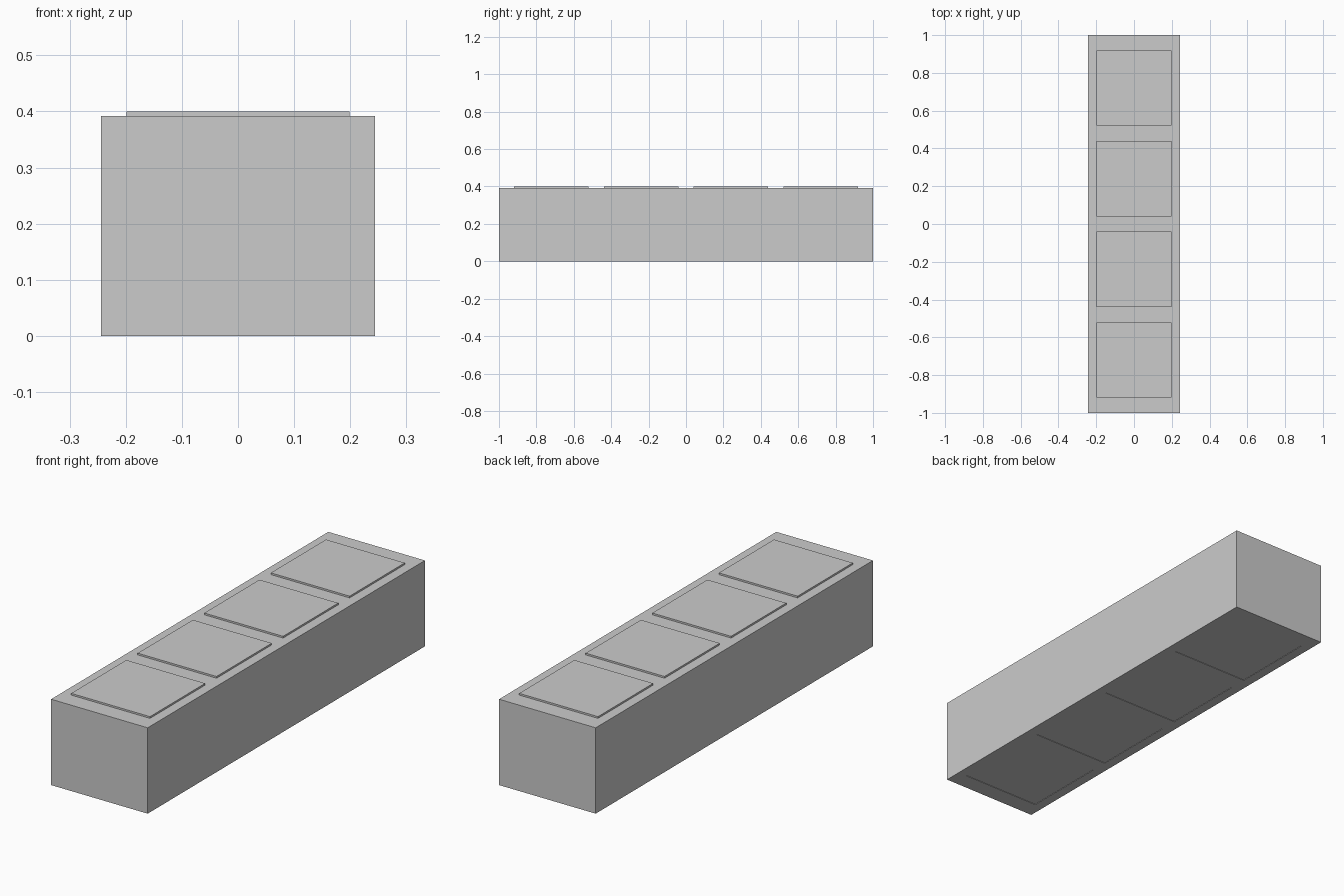
import bpy

if "Cube" in bpy.data.objects:
    bpy.data.objects.remove(bpy.data.objects["Cube"])

BODY_W, BODY_L, BODY_H = 0.488, 2.0, 0.392
PAD, PAD_TOP = 0.398, 0.40
PAD_Y = [-0.72, -0.24, 0.24, 0.72]
RECESS = 0.002


def box(name, x, y, z0, z1, sx, sy):
    bpy.ops.mesh.primitive_cube_add(size=1, location=(x, y, (z0 + z1) / 2))
    ob = bpy.context.object
    ob.name = name
    ob.scale = (sx, sy, z1 - z0)
    bpy.ops.object.transform_apply(location=False, rotation=False, scale=True)
    return ob


# Long block body
body = box("body", 0, 0, 0, BODY_H, BODY_W, BODY_L)

for i, y in enumerate(PAD_Y, 1):
    # Raised square panel on the top
    box(f"top_panel_{i}", 0, y, BODY_H - 0.004, PAD_TOP, PAD, PAD)
    # Very shallow matching recess on the underside
    cutter = box(f"recess_cutter_{i}", 0, y, -0.05, RECESS, PAD, PAD)
    cutter.hide_render = True
    cutter.hide_set(True)
    mod = body.modifiers.new(f"recess_{i}", 'BOOLEAN')
    mod.operation = 'DIFFERENCE'
    mod.solver = 'EXACT'
    mod.object = cutter
